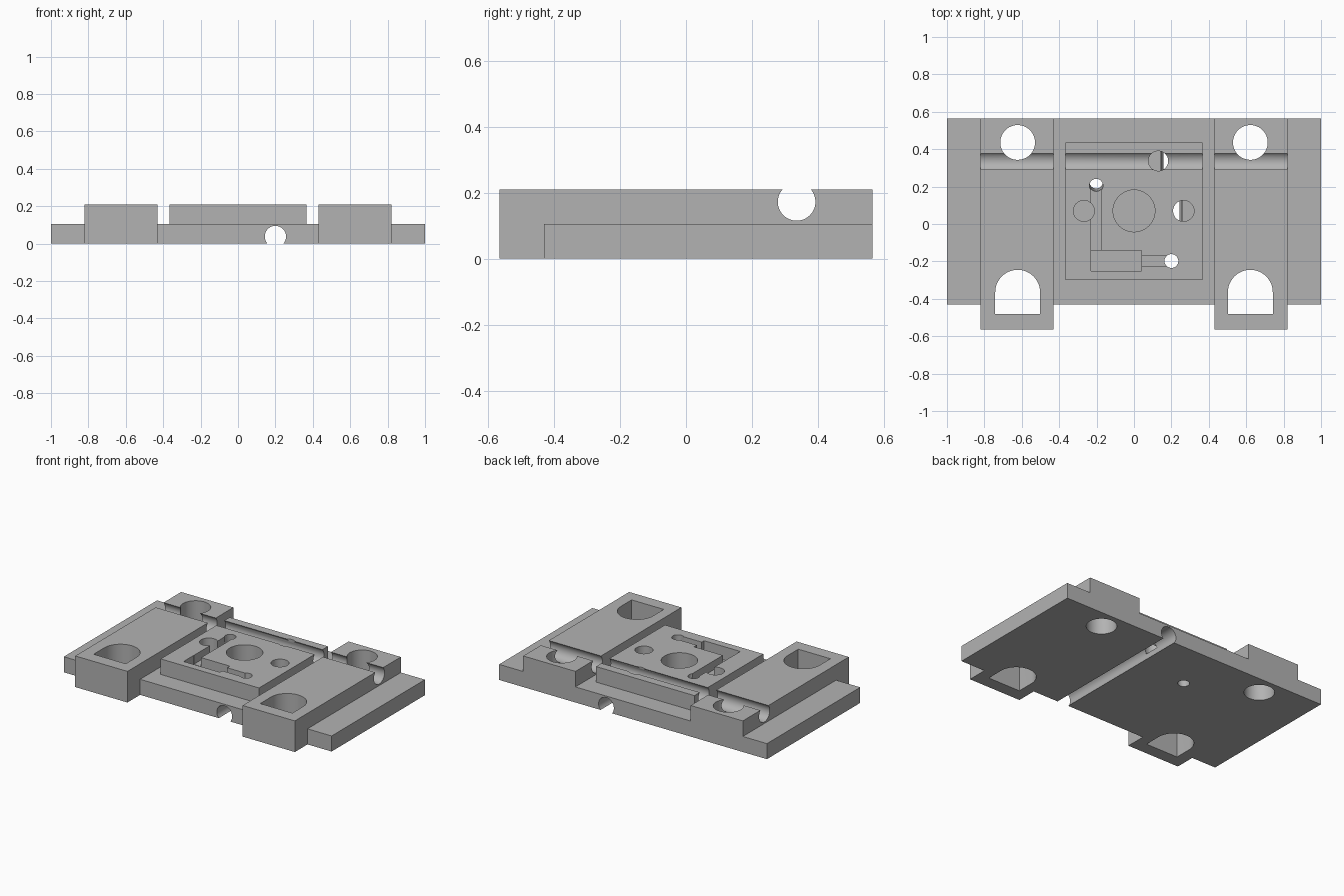
import bpy, bmesh
from math import pi, sin, cos
from mathutils import Vector

if "Cube" in bpy.data.objects:
    bpy.data.objects.remove(bpy.data.objects["Cube"], do_unlink=True)

grey = bpy.data.materials.new("plain grey")
grey.use_nodes = True
colour = (0.45, 0.45, 0.45, 1)
grey.diffuse_color = colour
grey.node_tree.nodes["Principled BSDF"].inputs["Base Color"].default_value = colour

TOP, LOW, OUT = 0.21, 0.105, 0.3   # raised height, plate height, cutter overshoot


def finish(name, bm):
    bmesh.ops.recalc_face_normals(bm, faces=bm.faces)
    mesh = bpy.data.meshes.new(name)
    bm.to_mesh(mesh)
    bm.free()
    mesh.materials.append(grey)
    obj = bpy.data.objects.new(name, mesh)
    bpy.context.collection.objects.link(obj)
    return obj


def prism(name, outline, z0, z1):
    bm = bmesh.new()
    face = bm.faces.new([bm.verts.new((x, y, z0)) for x, y in outline])
    ext = bmesh.ops.extrude_face_region(bm, geom=[face])
    moved = [v for v in ext["geom"] if isinstance(v, bmesh.types.BMVert)]
    bmesh.ops.translate(bm, verts=moved, vec=(0, 0, z1 - z0))
    return finish(name, bm)


def box(name, x0, x1, y0, y1, z0, z1):
    return prism(name, [(x0, y0), (x1, y0), (x1, y1), (x0, y1)], z0, z1)


def rod(name, start, end, radius):
    a, b = Vector(start), Vector(end)
    bm = bmesh.new()
    bmesh.ops.create_cone(bm, cap_ends=True, segments=48, radius1=radius,
                          radius2=radius, depth=(b - a).length)
    bm.transform((b - a).to_track_quat("Z", "Y").to_matrix().to_4x4())
    bmesh.ops.translate(bm, verts=bm.verts, vec=(a + b) / 2)
    return finish(name, bm)


def combine(tool, operation):
    tool.hide_render = True
    mod = body.modifiers.new(tool.name, "BOOLEAN")
    mod.operation, mod.solver, mod.object = operation, "EXACT", tool
    bpy.context.view_layer.objects.active = body
    bpy.ops.object.modifier_apply(modifier=mod.name)
    bpy.data.objects.remove(tool, do_unlink=True)


# Base plate with two raised side blocks and a centre pad
body = box("mounting_plate", -1, 1, -0.43, 0.565, 0, LOW)
for s in (-1, 1):
    x0, x1 = sorted((s * 0.43, s * 0.82))
    combine(box("side_block", x0, x1, -0.565, 0.565, 0, TOP), "UNION")
combine(box("centre_pad", -0.367, 0.367, -0.3, 0.435, 0.06, TOP), "UNION")

# Round rear holes and arched front openings
cutters = []
for s in (-1, 1):
    cx = s * 0.622
    cutters.append(rod("rear_hole", (cx, 0.436, -OUT), (cx, 0.436, OUT), 0.093))
    arch = [(cx + 0.12 * cos(pi * i / 24), -0.365 + 0.12 * sin(pi * i / 24))
            for i in range(25)]
    arch += [(cx - 0.12, -0.48), (cx + 0.12, -0.48)]
    cutters.append(prism("front_opening", arch, -OUT, OUT))

# Crosswise top groove and lengthwise bottom channel
cutters.append(rod("top_groove", (-1.2, 0.335, 0.172), (1.2, 0.335, 0.172), 0.057))
cutters.append(rod("bottom_channel", (0.2, -1, 0.038), (0.2, 1, 0.038), 0.057))

# Blind holes in the pad
for x, y, r in ((0, 0.07, 0.112), (-0.268, 0.07, 0.056),
                (0.265, 0.07, 0.056), (0.13, 0.337, 0.053)):
    cutters.append(rod("pad_hole", (x, y, 0.05), (x, y, OUT), r))

# Wire trench, component pocket and through holes
cutters.append(box("long_trench", -0.23, -0.175, -0.16, 0.205, 0.15, OUT))
cutters.append(box("pocket", -0.231, 0.04, -0.25, -0.143, 0.12, OUT))
cutters.append(box("short_trench", 0.02, 0.2, -0.225, -0.172, 0.15, OUT))
cutters.append(rod("wire_hole", (0.2, -0.198, 0.04), (0.2, -0.198, OUT), 0.037))
cutters.append(rod("slanted_hole", (-0.202, 0.236, -0.1), (-0.202, 0.196, OUT), 0.036))

for cutter in cutters:
    combine(cutter, "DIFFERENCE")

bpy.ops.object.select_all(action="DESELECT")
body.select_set(True)
bpy.context.view_layer.objects.active = body
bpy.ops.object.shade_smooth_by_angle(angle=pi / 6)
